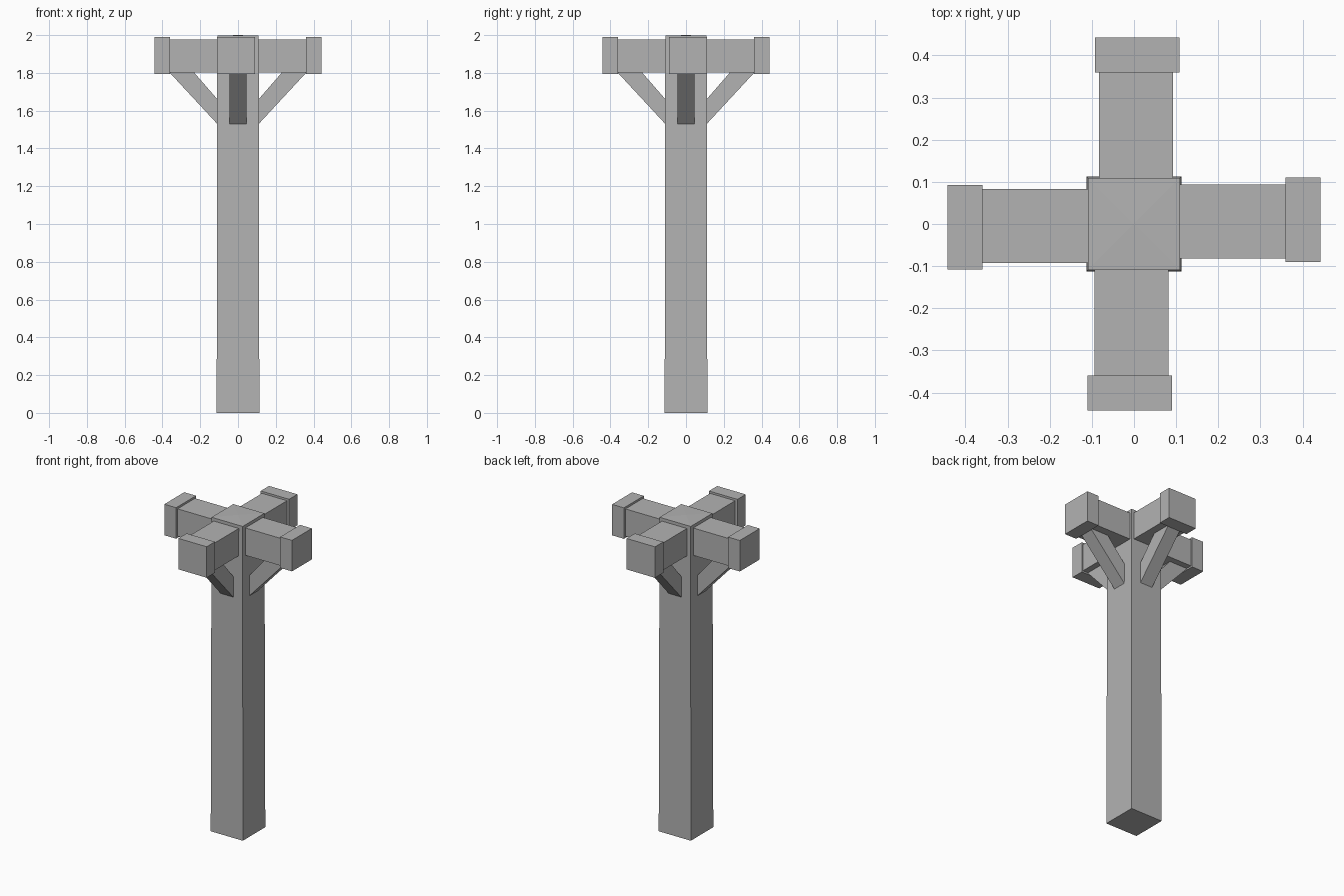
import bpy
from math import pi
from mathutils import Matrix

if "Cube" in bpy.data.objects:
    bpy.data.objects.remove(bpy.data.objects["Cube"])

wood = bpy.data.materials.new("dark_grey")
wood.diffuse_color = (0.45, 0.45, 0.45, 1)
wood.use_nodes = True
wood.node_tree.nodes["Principled BSDF"].inputs["Base Color"].default_value = wood.diffuse_color


def make(name, verts, faces, turn=0.0):
    mesh = bpy.data.meshes.new(name)
    mesh.from_pydata(verts, [], faces)
    mesh.transform(Matrix.Rotation(turn, 4, 'Z'))
    mesh.materials.append(wood)
    mesh.update()
    obj = bpy.data.objects.new(name, mesh)
    bpy.context.collection.objects.link(obj)
    return obj


def box(name, x, y, z, turn):
    verts = [(a, b, c) for c in z for a, b in
             ((x[0], y[0]), (x[1], y[0]), (x[1], y[1]), (x[0], y[1]))]
    faces = [(3, 2, 1, 0), (4, 5, 6, 7)]
    faces += [(i, (i + 1) % 4, (i + 1) % 4 + 4, i + 4) for i in range(4)]
    return make(name, verts, faces, turn)


def prism(name, profile, half, turn):
    # x-z profile (counter-clockwise seen from the front) extruded along y
    n = len(profile)
    verts = [(x, y, z) for y in (-half, half) for x, z in profile]
    faces = [tuple(range(n)), tuple(reversed(range(n, 2 * n)))]
    faces += [(i, i + n, (i + 1) % n + n, (i + 1) % n) for i in range(n)]
    return make(name, verts, faces, turn)


# Square post, tapering slightly upward, with a very shallow peaked top
rings = [(0.0, 0.113), (1.997, 0.1095)]
verts = [(sx * h, sy * h, z) for z, h in rings
         for sx, sy in ((-1, -1), (1, -1), (1, 1), (-1, 1))]
verts.append((0, 0, 2.0))
faces = [(3, 2, 1, 0)]
for i in range(4):
    j = (i + 1) % 4
    faces += [(i, j, 4 + j, 4 + i), (4 + i, 4 + j, 8)]
make("post", verts, faces)

# Four arms with thicker end blocks and diagonal braces, each set a little off centre
brace = [(0.10, 1.53), (0.11, 1.53), (0.365, 1.805), (0.235, 1.805), (0.10, 1.65)]
sides = [("right", 0, 0.01), ("back", pi / 2, -0.008),
         ("left", pi, 0.008), ("front", -pi / 2, -0.01)]
for side, turn, off in sides:
    mid = off * 0.6
    box(side + "_arm", (0.10, 0.37), (mid - 0.088, mid + 0.088), (1.803, 1.977), turn)
    box(side + "_end_block", (0.36, 0.443), (off - 0.1, off + 0.1), (1.793, 1.99), turn)
    prism(side + "_brace", brace, 0.044, turn)
